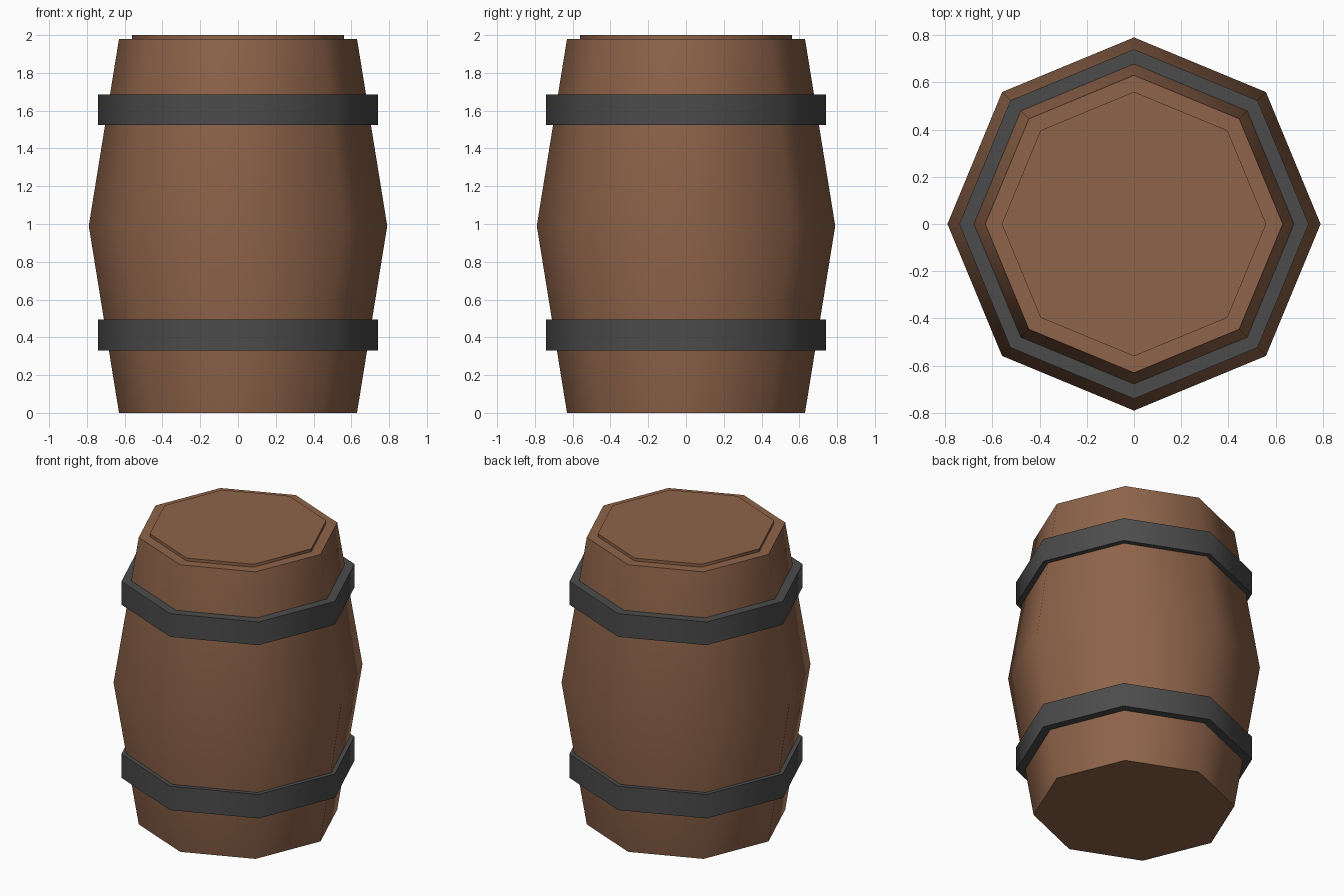
import bpy, bmesh, math

if "Cube" in bpy.data.objects:
    bpy.data.objects.remove(bpy.data.objects["Cube"], do_unlink=True)

SIDES = 8


def make_material(name, rgb):
    mat = bpy.data.materials.new(name)
    mat.use_nodes = True
    mat.diffuse_color = (*rgb, 1)
    mat.node_tree.nodes["Principled BSDF"].inputs["Base Color"].default_value = (*rgb, 1)
    return mat


def lathe(name, profile, mat, closed=False):
    """Turn a (radius, height) profile into an eight-sided solid."""
    bm = bmesh.new()
    rings = []
    for r, z in profile:
        angles = [math.tau * i / SIDES for i in range(SIDES)]
        rings.append([bm.verts.new((r * math.cos(a), r * math.sin(a), z)) for a in angles])
    pairs = list(zip(rings, rings[1:]))
    if closed:
        pairs.append((rings[-1], rings[0]))
    else:
        bm.faces.new(rings[0])
        bm.faces.new(rings[-1])
    for low, high in pairs:
        for i in range(SIDES):
            j = (i + 1) % SIDES
            bm.faces.new((low[i], low[j], high[j], high[i]))
    bmesh.ops.recalc_face_normals(bm, faces=bm.faces)
    mesh = bpy.data.meshes.new(name)
    bm.to_mesh(mesh)
    bm.free()
    mesh.materials.append(mat)
    obj = bpy.data.objects.new(name, mesh)
    bpy.context.collection.objects.link(obj)
    # Round the sides while keeping the rims crisp
    bpy.ops.object.select_all(action="DESELECT")
    obj.select_set(True)
    bpy.context.view_layer.objects.active = obj
    bpy.ops.object.shade_smooth_by_angle(angle=math.radians(50))
    return obj


wood = make_material("brown_wood", (0.27, 0.125, 0.067))
iron = make_material("dark_iron", (0.071, 0.071, 0.071))

# Bulging body and the slightly raised lid
lathe("barrel_body", [(0.63, 0), (0.79, 0.99), (0.63, 1.98)], wood)
lathe("barrel_lid", [(0.56, 1.96), (0.56, 2.0)], wood)

# Iron hoops
for name, bottom, top in (("lower_hoop", 0.33, 0.495), ("upper_hoop", 1.525, 1.685)):
    lathe(name, [(0.66, bottom), (0.74, bottom), (0.74, top), (0.66, top)], iron, closed=True)
